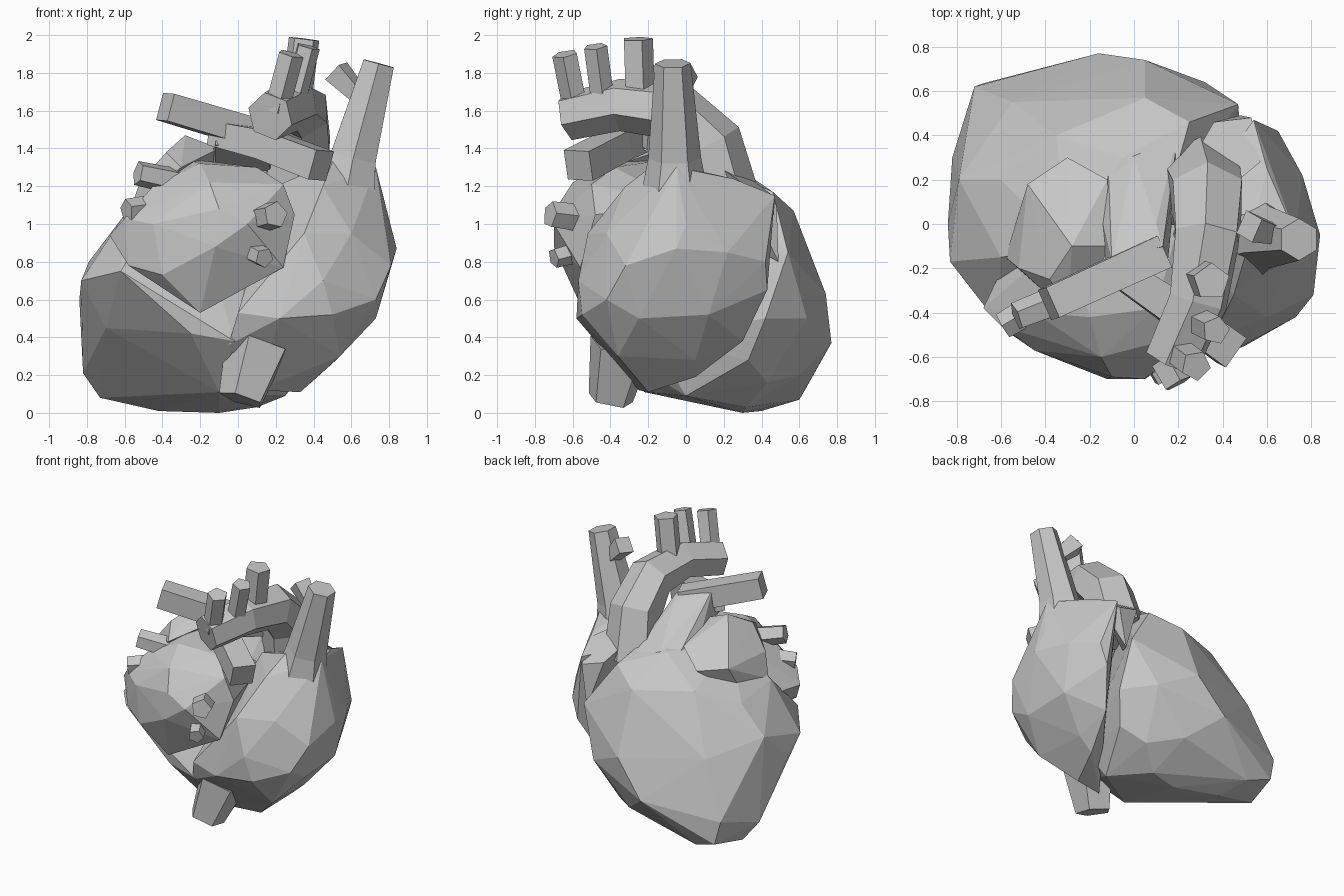
import bpy, bmesh, math
from mathutils import Vector

grey = bpy.data.materials.new("plain grey")
grey.diffuse_color = (0.57, 0.57, 0.57, 1)


def finish(name, bm):
    bmesh.ops.recalc_face_normals(bm, faces=bm.faces)
    me = bpy.data.meshes.new(name)
    bm.to_mesh(me)
    bm.free()
    me.materials.append(grey)
    ob = bpy.data.objects.new(name, me)
    bpy.context.collection.objects.link(ob)
    return ob


def lump(name, pts):
    """Faceted chamber: convex skin around a few landmark points."""
    bm = bmesh.new()
    for p in pts:
        bm.verts.new(p)
    bmesh.ops.convex_hull(bm, input=bm.verts[:])
    loose = [v for v in bm.verts if not v.link_faces]
    bmesh.ops.delete(bm, geom=loose, context='VERTS')
    return finish(name, bm)


def vessel(name, path, sides=5, twist=0.0):
    """Faceted tube along (x, y, z, radius) stations, capped at both ends."""
    bm = bmesh.new()
    c = [Vector(p[:3]) for p in path]
    rings, side = [], None
    for i, p in enumerate(path):
        d = (c[min(i + 1, len(c) - 1)] - c[max(i - 1, 0)]).normalized()
        if side is None:
            ref = Vector((0, 0, 1)) if abs(d.z) < 0.8 else Vector((1, 0, 0))
            side = d.cross(ref)
        side = (side - d * side.dot(d)).normalized()
        other = d.cross(side)
        ring = []
        for k in range(sides):
            a = twist + 2 * math.pi * k / sides
            ring.append(bm.verts.new(c[i] + (side * math.cos(a) + other * math.sin(a)) * p[3]))
        rings.append(ring)
    for a, b in zip(rings, rings[1:]):
        for k in range(sides):
            j = (k + 1) % sides
            bm.faces.new((a[k], a[j], b[j], b[k]))
    bm.faces.new(rings[0])
    bm.faces.new(rings[-1])
    return finish(name, bm)


# Main muscular body, apex at the back left
lump("ventricles", [
    (-.42, .4, .01), (-.1, .3, 0), (.1, .32, .03), (-.73, .37, .08), (-.68, .635, .13),
    (-.5, .6, .07), (-.72, .62, .3), (-.16, .77, .37), (.05, .74, .63), (.32, .64, .5),
    (.47, .54, .85), (.48, .42, .5), (.4, .33, .28), (.25, .43, .16), (.05, .6, .2),
    (-.84, 0, .6), (-.82, .3, .21), (-.83, -.17, .7), (-.79, .2, .8), (-.55, .55, .7),
    (-.62, -.44, .75), (-.7, -.12, .45), (-.45, 0, .18), (-.25, -.45, .42), (-.02, -.48, .38),
    (-.1, -.22, .11), (.25, 0, .09), (.3, -.2, .4), (.05, .57, 1.07), (.25, .46, 1.17),
    (-.35, .4, 1.1), (-.6, -.15, 1.05), (-.05, .3, 1.28), (.15, .1, 1.33), (-.3, -.1, 1.3),
    (-.6, .2, 1.0)])

# Right chamber
lump("right_atrium", [
    (.73, -.05, 1.3), (.5, -.15, 1.33), (.45, -.32, 1.2), (.8, 0, 1.0), (.84, -.05, .87),
    (.76, .22, .85), (.65, .42, .8), (.54, .47, 1.15), (.6, .25, 1.24), (.81, -.32, .78),
    (.73, -.42, .6), (.72, .12, .52), (.73, -.25, .5), (.5, -.55, .52), (.45, -.57, .7),
    (.22, -.58, .5), (.54, -.36, .3), (.52, .05, .28), (.33, -.2, .11), (.42, .05, .19),
    (.5, .3, .38), (.6, .43, .65), (0, -.53, .53), (-.05, -.46, .36), (.35, -.52, .95),
    (.6, -.42, .95), (.1, -.25, .12), (.2, 0, 1.2)])
lump("right_auricle", [
    (.36, .46, 1.15), (.28, .32, 1.26), (.53, .48, 1.1), (.45, .18, 1.3),
    (.35, .3, .9), (.57, .28, 1.23), (.48, .49, .8)])

# Left chamber on the front
lump("left_atrium", [
    (-.1, -.69, 1.08), (-.4, -.59, .73), (-.12, -.7, .88), (.05, -.7, 1.0), (-.2, -.54, .53),
    (.24, -.56, .77), (.3, -.48, 1.05), (.24, -.5, 1.21), (-.2, -.42, 1.32), (.1, -.38, 1.3),
    (-.6, -.46, 1.03), (-.68, -.38, .94), (-.45, -.4, 1.2), (-.5, 0, .9), (.2, 0, 1.1),
    (-.3, -.05, 1.35), (-.58, -.48, .78), (-.45, -.57, 1.0), (-.15, -.6, 1.22)])
lump("left_auricle", [
    (-.52, .05, .98), (-.58, -.15, 1.05), (-.52, -.2, 1.22), (-.3, .3, 1.2), (-.48, .18, 1.22),
    (-.28, -.1, 1.47), (-.38, -.25, 1.38), (-.1, -.1, 1.4), (-.12, .2, 1.3), (-.3, -.4, 1.3)])

# Large veins
vessel("upper_main_vein", [(.58, -.06, 1.2, .17), (.61, -.06, 1.35, .14), (.745, -.07, 1.85, .095)], 6)
vessel("side_vein", [(.66, -.05, 1.66, .05), (.52, -.01, 1.81, .08)], 4, .6)
vessel("lower_main_vein", [(.11, -.34, .36, .18), (.02, -.4, .07, .125)], 5, .3)

# Main artery arch with three upright branches
vessel("aorta", [(.3, .2, 1.1, .2), (.33, .12, 1.43, .18), (.33, -.06, 1.6, .16),
                 (.29, -.35, 1.63, .14), (.17, -.62, 1.57, .13)], 6)
for i, (a, b, r) in enumerate([
        ((.31, -.25, 1.66), (.35, -.26, 1.98), .085),
        ((.29, -.44, 1.64), (.37, -.48, 1.94), .065),
        ((.2, -.58, 1.6), (.28, -.64, 1.9), .07)]):
    vessel(f"arch_branch_{i + 1}", [(*a, r), (*b, r)], 5, i)

# Lung artery: cone rising out of the body, then two arms
lump("lung_artery_trunk", [
    (-.12, .36, 1.17), (.2, .42, 1.16), (.19, .2, 1.28), (0, .3, 1.28), (-.14, 0, 1.38),
    (.13, -.1, 1.55), (.15, -.2, 1.38), (-.12, -.28, 1.42), (-.1, -.17, 1.58), (.1, 0, 1.5)])
vessel("lung_artery_left", [(.12, -.13, 1.47, .11), (-.385, -.36, 1.62, .105)], 4, .75)
vessel("lung_artery_right", [(-.12, -.18, 1.48, .09), (.15, -.36, 1.42, .11), (.44, -.57, 1.31, .115)], 4, .75)

# Four short lung veins
for i, (a, b, r) in enumerate([
        ((-.3, -.33, 1.22), (-.53, -.42, 1.27), .075),
        ((-.42, -.36, 1.09), (-.59, -.46, 1.07), .07),
        ((.08, -.5, 1.02), (.2, -.72, 1.05), .08),
        ((.06, -.55, .86), (.14, -.7, .82), .06)]):
    vessel(f"lung_vein_{i + 1}", [(*a, r), (*b, r * .9)], 5, i)
